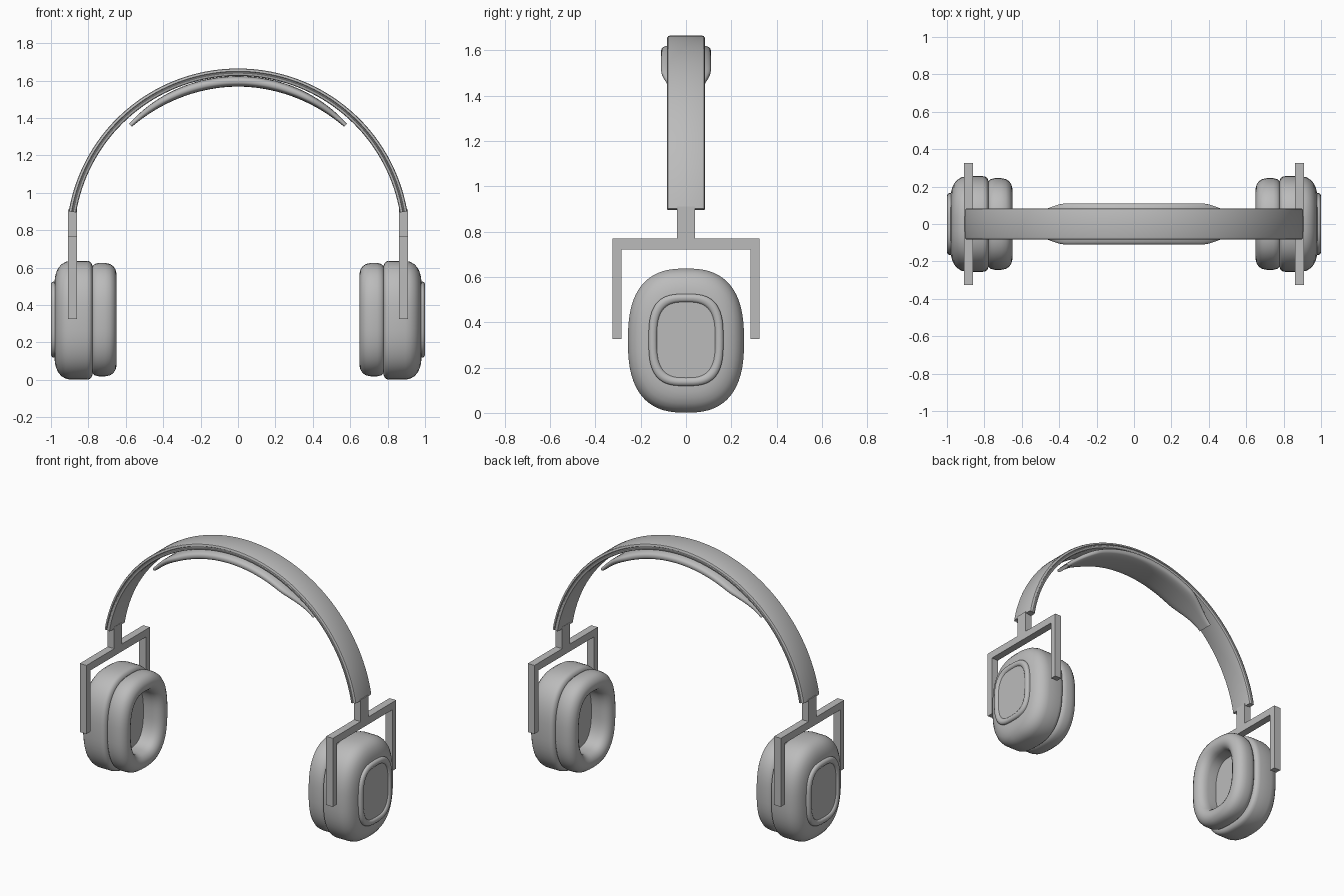
import bpy, bmesh, math

if "Cube" in bpy.data.objects:
    bpy.data.objects.remove(bpy.data.objects["Cube"])

grey = bpy.data.materials.new("light_grey")
grey.diffuse_color = (0.5, 0.5, 0.5, 1)
grey.use_nodes = True
grey.node_tree.nodes["Principled BSDF"].inputs["Base Color"].default_value = grey.diffuse_color


def finish(name, bm, smooth=True):
    bmesh.ops.recalc_face_normals(bm, faces=bm.faces)
    me = bpy.data.meshes.new(name)
    bm.to_mesh(me)
    bm.free()
    me.materials.append(grey)
    ob = bpy.data.objects.new(name, me)
    bpy.context.collection.objects.link(ob)
    if smooth:
        bpy.ops.object.select_all(action='DESELECT')
        ob.select_set(True)
        bpy.context.view_layer.objects.active = ob
        bpy.ops.object.shade_smooth_by_angle(angle=math.radians(40))
    return ob


def loft(name, rings):
    """Skin closed rings of points and cap both ends."""
    bm = bmesh.new()
    vs = [[bm.verts.new(p) for p in r] for r in rings]
    n = len(vs[0])
    for a, b in zip(vs, vs[1:]):
        for i in range(n):
            j = (i + 1) % n
            bm.faces.new((a[i], a[j], b[j], b[i]))
    bm.faces.new(vs[0])
    bm.faces.new(vs[-1][::-1])
    return finish(name, bm)


def spow(v, e):
    return math.copysign(abs(v) ** e, v)


def oval(x, hy, hz, cz, power, n=64):
    """Rounded-rectangle ring in the y-z plane."""
    out = []
    for i in range(n):
        a = 2 * math.pi * i / n
        out.append((x, hy * spow(math.cos(a), 2 / power),
                    cz + hz * spow(math.sin(a), 2 / power)))
    return out


def shell(name, side, profile, hy, hz, cz, power):
    """Oval part whose profile is (x, inset) pairs."""
    loft(name, [oval(side * x, hy - d, hz - d, cz, power) for x, d in profile])


def box(bm, x, y0, y1, z0, z1, t=0.024):
    r = bmesh.ops.create_cube(bm, size=1)
    for v in r["verts"]:
        v.co = (x + v.co.x * 2 * t, (y0 + y1) / 2 + v.co.y * (y1 - y0),
                (z0 + z1) / 2 + v.co.z * (z1 - z0))


# Headband: circular sweep of a rounded strip with grooved edges
half = [(0.070, 0.020), (0.079, 0.017), (0.083, 0.010), (0.083, 0.005), (0.078, 0.002),
        (0.078, -0.002), (0.083, -0.005), (0.083, -0.010), (0.079, -0.017), (0.070, -0.020)]
section = half + [(-y, r) for y, r in reversed(half)]
rings = []
start = math.radians(9.7)
for i in range(73):
    a = start + (math.pi - 2 * start) * i / 72
    rings.append([((0.898 + r) * math.cos(a), y, 0.747 + (0.898 + r) * math.sin(a))
                  for y, r in section])
loft("headband", rings)

# Head pad: flatter arc, wide and thick in the middle, tapering to the tips
R, end = 0.821, math.asin(0.575 / 0.821)
rings = []
for i in range(61):
    a = -end + 2 * end * i / 60
    x = abs(R * math.sin(a))
    t = min(max((x - 0.36) / 0.215, 0), 1)
    w = 0.11 - 0.06 * t * t * (3 - 2 * t)
    h = 0.011 + 0.017 * (1 - (x / 0.575) ** 3)
    ring = []
    for k in range(32):
        b = 2 * math.pi * k / 32
        r = R + h * spow(math.sin(b), 0.75)
        ring.append((r * math.sin(a), w * spow(math.cos(b), 0.5),
                     1.596 - R + r * math.cos(a)))
    rings.append(ring)
loft("head_pad", rings)

cup = [(0.981, 0.12), (0.979, 0.09), (0.973, 0.065), (0.962, 0.04), (0.945, 0.02),
       (0.922, 0.006), (0.895, 0.0), (0.81, 0.0), (0.795, 0.003), (0.785, 0.01),
       (0.778, 0.025)]
cap = [(0.965, 0.0), (0.988, 0.0), (0.995, 0.004), (0.999, 0.012), (1.0, 0.018),
       (0.998, 0.027), (0.994, 0.033), (0.988, 0.036)]
cushion = [(0.785, 0.03), (0.776, 0.014), (0.765, 0.005), (0.745, 0.0), (0.71, 0.0),
           (0.685, 0.005), (0.667, 0.017), (0.655, 0.035), (0.65, 0.055), (0.654, 0.075),
           (0.665, 0.093), (0.685, 0.106), (0.71, 0.11), (0.774, 0.11)]

for side, label in ((-1, "left"), (1, "right")):
    # Ear cup, outer cap with sunken panel, and ring cushion
    shell(label + "_ear_cup", side, cup, 0.256, 0.318, 0.319, 2.6)
    shell(label + "_outer_cap", side, cap, 0.165, 0.203, 0.322, 3.0)
    shell(label + "_ear_cushion", side, cushion, 0.245, 0.303, 0.322, 2.6)

    # Yoke: stem, crossbar and two legs
    bm = bmesh.new()
    x = side * 0.885
    box(bm, x, -0.04, 0.04, 0.77, 0.91)
    box(bm, x, -0.325, 0.325, 0.722, 0.77)
    for y in (-0.305, 0.305):
        box(bm, x, y - 0.02, y + 0.02, 0.325, 0.722)
    finish(label + "_yoke", bm, smooth=False)
